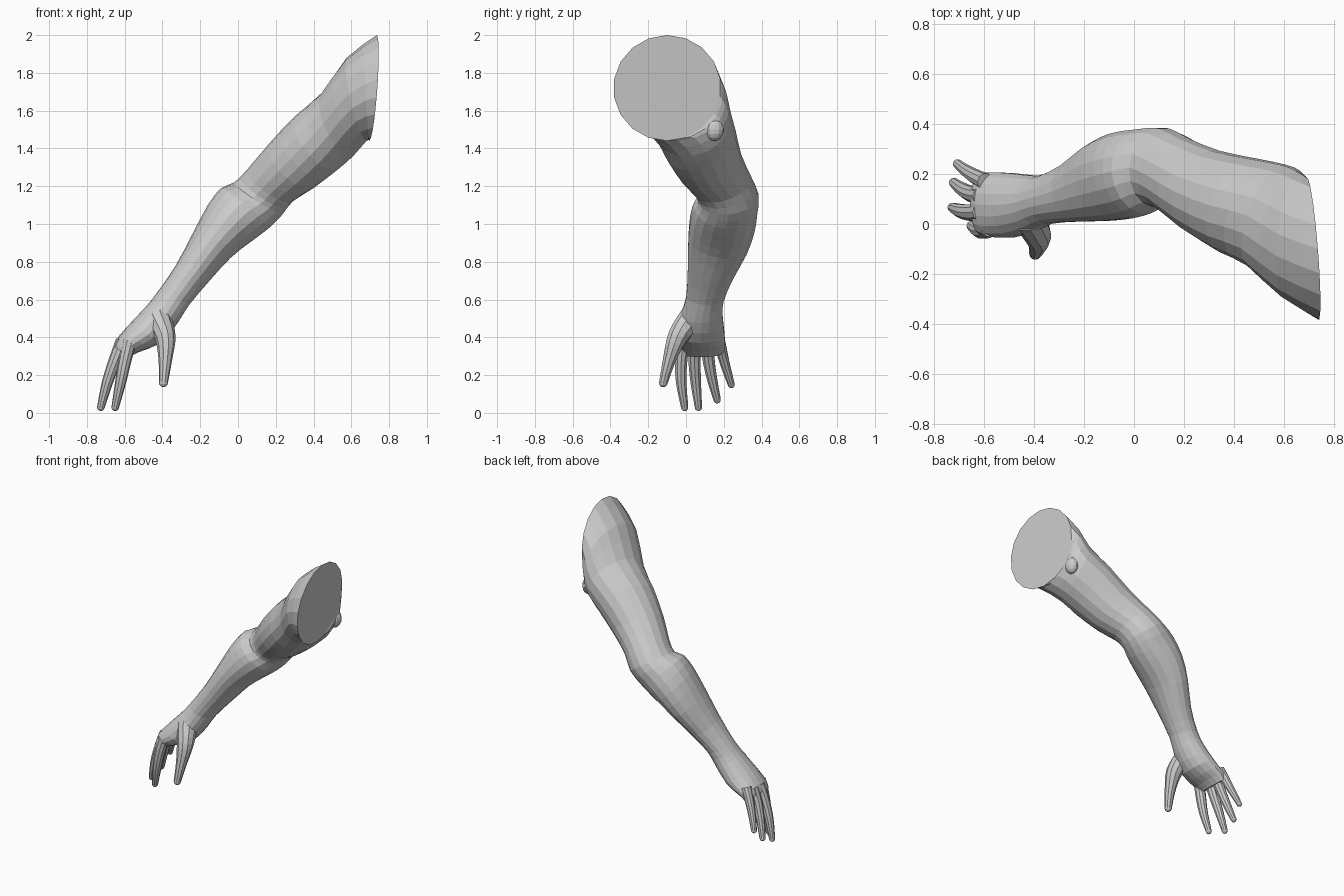
import bpy, bmesh, math
from mathutils import Vector

if "Cube" in bpy.data.objects:
    bpy.data.objects.remove(bpy.data.objects["Cube"])


def spline(rows, steps):
    """Catmull-Rom interpolation of equal-length number rows."""
    out = []
    for i in range(len(rows) - 1):
        p0, p1 = rows[max(i - 1, 0)], rows[i]
        p2, p3 = rows[i + 1], rows[min(i + 2, len(rows) - 1)]
        for s in range(steps):
            t = s / steps
            out.append([0.5 * (2 * b + (c - a) * t + (2 * a - 5 * b + 4 * c - d) * t * t
                               + (3 * b - a - 3 * c + d) * t ** 3)
                        for a, b, c, d in zip(p0, p1, p2, p3)])
    return out + [list(rows[-1])]


def loft(name, rings, sides):
    """Skin a list of (centre, u, v) ellipses and cap both ends."""
    bm = bmesh.new()
    loops = []
    for c, u, v in rings:
        loops.append([bm.verts.new(c + u * math.cos(2 * math.pi * k / sides)
                                   + v * math.sin(2 * math.pi * k / sides))
                      for k in range(sides)])
    for a, b in zip(loops, loops[1:]):
        for k in range(sides):
            n = (k + 1) % sides
            bm.faces.new((a[k], a[n], b[n], b[k]))
    bm.faces.new(loops[0])
    bm.faces.new(loops[-1])
    bmesh.ops.recalc_face_normals(bm, faces=bm.faces)
    mesh = bpy.data.meshes.new(name)
    bm.to_mesh(mesh)
    bm.free()
    ob = bpy.data.objects.new(name, mesh)
    bpy.context.collection.objects.link(ob)
    return ob


def digit(name, rows):
    """Round tapered finger through rows of x, y, z, radius with a domed tip."""
    pts = spline(rows, 4)
    rings = []
    for i, p in enumerate(pts):
        c = Vector(p[:3])
        t = (Vector(pts[min(i + 1, len(pts) - 1)][:3]) - Vector(pts[max(i - 1, 0)][:3])).normalized()
        u = t.cross(Vector((0, 1, 0))).normalized()
        rings.append((c, u * p[3], t.cross(u) * p[3]))
    c, u, v = rings[-1]
    r = u.length
    for a in (30, 58, 80):
        a = math.radians(a)
        rings.append((c + t * r * math.sin(a), u * math.cos(a), v * math.cos(a)))
    return loft(name, rings, 10)


# arm sections: upper edge x z, lower edge x z, y min, y max, lean
sections = [
    (.735, 2.0, .695, 1.44, -.385, .185, .08),
    (.575, 1.88, .68, 1.44, -.295, .215, -.12),
    (.45, 1.70, .61, 1.36, -.17, .24, -.35),
    (.30, 1.57, .53, 1.29, -.115, .265, -.37),
    (.16, 1.42, .40, 1.19, -.035, .295, -.37),
    (.05, 1.29, .29, 1.12, .045, .345, -.3),
    (-.02, 1.22, .235, 1.05, .065, .385, -.1),
    (-.09, 1.19, .16, .975, .04, .38, .1),
    (-.16, 1.10, .06, .90, .02, .365, .22),
    (-.24, .95, -.04, .82, .01, .325, .25),
    (-.33, .78, -.15, .70, .008, .25, .25),
    (-.43, .635, -.26, .57, 0, .20, .1),
    (-.49, .56, -.32, .475, -.03, .195, 0),
    (-.57, .475, -.41, .37, -.055, .205, 0),
    (-.635, .40, -.53, .32, -.052, .208, 0),
    (-.655, .35, -.575, .295, -.04, .20, 0),
]
rings = []
for ax, az, bx, bz, y0, y1, lean in spline(sections, 2):
    c = Vector(((ax + bx) / 2, (y0 + y1) / 2, (az + bz) / 2))
    u = Vector(((ax - bx) / 2, 0, (az - bz) / 2))
    along = Vector((-u.z, 0, u.x)).normalized()
    ry = (y1 - y0) / 2
    rings.append((c, u, Vector((0, ry, 0)) + along * lean * ry))
arm = loft("arm", rings, 18)

# digits
parts = [
    digit("index_finger", [(-.575, -.015, .38, .038), (-.60, -.026, .27, .034),
                           (-.622, -.025, .16, .029), (-.65, -.007, .03, .020)]),
    digit("middle_finger", [(-.61, .048, .38, .038), (-.65, .045, .28, .034),
                            (-.692, .052, .16, .029), (-.726, .066, .03, .020)]),
    digit("ring_finger", [(-.61, .112, .38, .037), (-.65, .12, .28, .033),
                          (-.685, .138, .18, .028), (-.72, .165, .07, .020)]),
    digit("little_finger", [(-.595, .17, .40, .034), (-.635, .19, .32, .030),
                            (-.67, .212, .24, .025), (-.705, .24, .15, .019)]),
    digit("thumb", [(-.42, .03, .50, .07), (-.385, -.045, .40, .055),
                    (-.385, -.088, .28, .036), (-.395, -.12, .16, .024)]),
]

# small fold of flesh behind the armpit
bpy.ops.mesh.primitive_uv_sphere_add(segments=12, ring_count=8, location=(.66, .15, 1.5))
fold = bpy.context.object
fold.name = "armpit_fold"
fold.scale = (.042, .05, .06)
parts.append(fold)
bpy.context.view_layer.update()

# weld every part into the arm
bpy.context.view_layer.objects.active = arm
for part in parts:
    mod = arm.modifiers.new(part.name, 'BOOLEAN')
    mod.operation = 'UNION'
    mod.solver = 'EXACT'
    mod.object = part
    bpy.ops.object.modifier_apply(modifier=mod.name)
    bpy.data.objects.remove(part)
